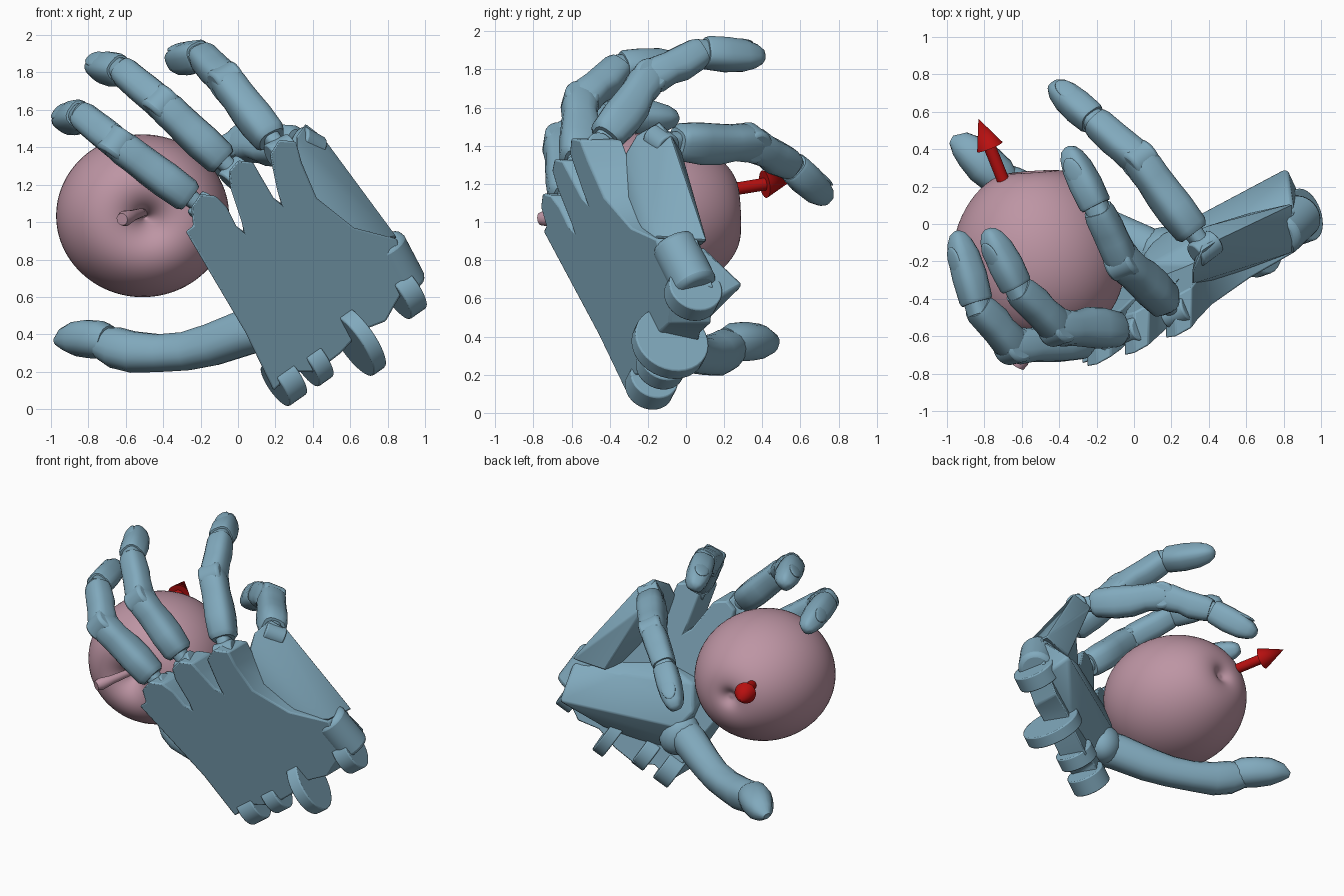
import bpy, bmesh, math
from mathutils import Vector as V, Matrix

if "Cube" in bpy.data.objects:
    bpy.data.objects.remove(bpy.data.objects["Cube"])


def mat(name, col):
    m = bpy.data.materials.new(name)
    m.diffuse_color = (*col, 1)
    m.use_nodes = True
    m.node_tree.nodes["Principled BSDF"].inputs["Base Color"].default_value = m.diffuse_color
    return m


BLUE = mat("blue_grey", (0.22, 0.40, 0.51))
PINK = mat("pink", (0.51, 0.30, 0.37))
RED = mat("red", (0.48, 0.005, 0.005))


def finish(bm, name, m, angle=35, bevel=0):
    bmesh.ops.recalc_face_normals(bm, faces=bm.faces[:])
    me = bpy.data.meshes.new(name)
    bm.to_mesh(me)
    bm.free()
    ob = bpy.data.objects.new(name, me)
    bpy.context.collection.objects.link(ob)
    me.materials.append(m)
    bpy.ops.object.select_all(action='DESELECT')
    ob.select_set(True)
    bpy.context.view_layer.objects.active = ob
    bpy.ops.object.shade_smooth_by_angle(angle=math.radians(angle))
    if bevel:
        b = ob.modifiers.new("bevel", 'BEVEL')
        b.width, b.segments, b.limit_method = bevel, 2, 'ANGLE'
    return ob


def cyl(name, p, d, r, length, m=BLUE, r2=None, bevel=0):
    bm = bmesh.new()
    rot = V(d).to_track_quat('Z', 'Y').to_matrix().to_4x4()
    bmesh.ops.create_cone(bm, cap_ends=True, segments=32, radius1=r,
                          radius2=r if r2 is None else r2, depth=length,
                          matrix=Matrix.Translation(V(p)) @ rot)
    return finish(bm, name, m, bevel=bevel)


def blob(name, p, basis, size):
    bm = bmesh.new()
    bmesh.ops.create_uvsphere(bm, u_segments=20, v_segments=12, radius=1)
    rot = Matrix(basis).transposed().to_4x4()
    bm.transform(Matrix.Translation(V(p)) @ rot @ Matrix.Diagonal((*size, 1)))
    return finish(bm, name, BLUE, 60)


def hull(name, pts, bevel=0.02, angle=35):
    bm = bmesh.new()
    vs = [bm.verts.new(p) for p in pts]
    r = bmesh.ops.convex_hull(bm, input=vs)
    bmesh.ops.delete(bm, geom=[g for g in r["geom_interior"] if isinstance(g, bmesh.types.BMVert)],
                     context='VERTS')
    bmesh.ops.dissolve_limit(bm, angle_limit=0.09, verts=bm.verts[:], edges=bm.edges[:])
    return finish(bm, name, BLUE, angle, bevel)


def loft(name, stations, side, sides=16, power=0.7):
    """stations: (centre, width along side, height)."""
    bm = bmesh.new()
    rings = []
    for i, (c, w, h) in enumerate(stations):
        t = (stations[min(i + 1, len(stations) - 1)][0] - stations[max(i - 1, 0)][0]).normalized()
        s = (side - t * side.dot(t)).normalized()
        u = s.cross(t)
        ring = []
        for k in range(sides):
            a = 2 * math.pi * (k + 0.5) / sides
            ca, sa = math.cos(a), math.sin(a)
            ring.append(bm.verts.new(c + s * math.copysign(abs(ca) ** power, ca) * w / 2
                                     + u * math.copysign(abs(sa) ** power, sa) * h / 2))
        rings.append(ring)
    for a, b in zip(rings, rings[1:]):
        for k in range(sides):
            j = (k + 1) % sides
            bm.faces.new((a[k], a[j], b[j], b[k]))
    bm.faces.new(rings[0])
    bm.faces.new(rings[-1])
    return finish(bm, name, BLUE, 40)


# hand plane: the back of the palm in terms of front-view x and z
N = V((-0.449, 0.871, 0.2)).normalized()      # towards the held fruit
E = V((0.786, 0.278, 0.552))
E = (E - N * E.dot(N)).normalized()           # along the wrist edge
UP = E.cross(N)


def back(x, z, depth=0.0):
    return V((x, -0.56 + 0.515 * (x - 0.27) - 0.23 * (z - 1.36), z)) + N * depth


def slab(name, outline, shift, bevel=0.01):
    bm = bmesh.new()
    a = [bm.verts.new(back(x, z)) for x, z in outline]
    b = [bm.verts.new(back(x, z) + V(shift)) for x, z in outline]
    bm.faces.new(a)
    bm.faces.new(b[::-1])
    for i in range(len(a)):
        j = (i + 1) % len(a)
        bm.faces.new((a[i], a[j], b[j], b[i]))
    return finish(bm, name, BLUE, bevel=bevel)


# palm with three knuckle lobes
slab("palm", [(-.28, .95), (-.24, .98), (-.25, 1.08), (-.2, 1.15), (-.12, 1.14), (-.06, 1.08), (-.01, .98),
              (.03, .95), (.02, 1.0), (-.04, 1.18), (-.05, 1.27), (0, 1.33), (.08, 1.32), (.12, 1.25),
              (.19, 1.13), (.23, 1.1), (.21, 1.17), (.17, 1.36), (.22, 1.44), (.31, 1.43), (.34, 1.32),
              (.42, 1.13), (.62, .97), (.85, .91), (.88, .78), (.9, .66), (.84, .56),
              (.79, .47), (.66, .42), (.55, .3), (.42, .2), (.3, .2), (.19, .1), (.04, .41)], (0, .22, 0))
# heel of the palm, swelling towards the thumb
hull("palm_heel", [(.82, .3, .67), (.85, .1, .86), (.88, .17, .6), (.5, .02, .85), (.62, .08, .45),
                   (.42, -.02, .62), (.3, -.22, .9), (.3, -.12, .3), (.1, -.25, .55), (.12, -.07, .52),
                   (.05, -.16, .62), (.21, -.05, .44), (.09, -.21, .8), (.28, -.03, .6),
                   back(.86, .88, .05), back(.5, .32, .05), back(.25, .2, .05), back(.1, .75, .05)], 0.015, 45)
blob("thumb_mount", (.15, -.14, .44), [E, N, UP], (.13, .12, .15))

# wrist clevis discs along the bottom edge
for i, (x, z, r, w, depth) in enumerate([(.29, .135, .13, .12, .1), (.44, .235, .13, .1, .1),
                                         (.66, .355, .2, .085, .05), (.925, .61, .145, .11, .1)]):
    cyl(f"wrist_disc_{i + 1}", back(x, z, depth), E, r, w, bevel=0.008)
cyl("side_mount", back(.885, .75, .11), UP, .12, .3, bevel=0.03)

# side block that carries the little finger
hull("little_finger_block", [(.31, -.26, 1.46), (.36, -.14, 1.53), (.45, -.08, 1.46), (.36, -.02, 1.36),
                             (.31, -.32, 1.36), (.33, -.32, 1.2), (.42, -.31, 1.04), (.85, -.15, .92),
                             (.85, .11, .9), (.54, -.24, .86), (.62, .06, .86), (.64, -.19, .98)], 0.01)


def finger(name, k, pip, dip, tip):
    k, pip, dip, tip = V(k), V(pip), V(dip), V(tip)
    ax = (pip - k).cross(tip - pip).normalized()

    def part(label, a, b, rows):
        d = (b - a).normalized()
        s = (ax - d * ax.dot(d)).normalized()
        v = s.cross(d)                        # towards the inside of the curl
        loft(f"{name}_{label}", [(a.lerp(b, t) + v * o, w, h) for t, w, h, o in rows], s)
        return s, d, v

    cyl(name + "_knuckle", k, ax, .07, .14, bevel=.01)
    part("fork", k, pip, [(0, .08, .09, 0), (.25, .1, .12, 0)])
    part("proximal", k, pip, [(.17, .15, .14, 0), (.22, .18, .19, 0), (.45, .19, .215, .008),
                              (.62, .185, .21, .01), (.8, .18, .18, 0), (.92, .18, .195, 0),
                              (1.05, .16, .16, 0)])
    cyl(name + "_joint", pip, ax, .092, .155, bevel=.02)
    part("middle", pip, dip, [(-.05, .14, .16, 0), (.15, .17, .185, 0), (.4, .17, .165, 0),
                              (.6, .165, .18, .006), (.9, .16, .165, 0), (1, .145, .145, 0)])
    part("collar", dip, tip, [(-.1, .125, .125, 0), (.14, .125, .125, 0)])
    s, d, v = part("tip", dip, tip, [(.05, .145, .15, 0), (.09, .16, .165, 0), (.4, .165, .175, .005),
                                     (.68, .15, .16, .006), (.86, .12, .12, .006),
                                     (.96, .08, .075, .008), (1.0, .03, .03, .01)])
    blob(name + "_nail", dip.lerp(tip, .62) - v * .066, [s, d, v], (.05, .085, .014))


finger("first_finger", (-.175, -.62, 1.07), (-.64, -.655, 1.415), (-.835, -.44, 1.57), (-.955, -.04, 1.545))
finger("middle_finger", (-.01, -.57, 1.26), (-.405, -.555, 1.63), (-.62, -.35, 1.81), (-.79, -.03, 1.84))
finger("ring_finger", (.23, -.47, 1.38), (-.06, -.2, 1.75), (-.195, .08, 1.89), (-.36, .41, 1.87))
finger("little_finger", (.38, -.13, 1.42), (.03, .34, 1.415), (-.21, .55, 1.3), (-.44, .75, 1.12))

# thumb
SIDE = V((0.1, 0.3, 1))
loft("thumb_base", [(V(p), w, h) for p, w, h in [
    ((.16, -.18, .44), .24, .22), ((.04, -.12, .41), .24, .23), ((-.14, -.03, .345), .225, .21),
    ((-.28, .04, .31), .205, .2), ((-.42, .1, .3), .2, .2), ((-.56, .16, .305), .22, .21),
    ((-.66, .21, .33), .22, .2), ((-.73, .25, .35), .17, .17)]], SIDE, power=.85)
loft("thumb_tip", [(V(p), w, h) for p, w, h in [
    ((-.69, .22, .36), .17, .17), ((-.73, .26, .37), .2, .21), ((-.8, .32, .375), .2, .22),
    ((-.87, .385, .375), .18, .19), ((-.93, .43, .37), .12, .14), ((-.975, .45, .36), .04, .05)]],
    SIDE, power=.85)

# apple: lathed profile (radius, distance along axis), stem end towards the front
bm = bmesh.new()
prof = [(.012, -.30), (.03, -.35), (.09, -.43), (.19, -.47), (.32, -.43), (.43, -.28), (.47, -.09),
        (.44, .11), (.345, .28), (.22, .39), (.11, .412), (.06, .395), (.03, .37), (.012, .37)]
axis = V((-.07, 1, .04)).to_track_quat('Z', 'X').to_matrix()
centre, n, rings = V((-.515, -.125, 1.037)), 24, []
for r, a in prof:
    ring = []
    for k in range(n):
        p = axis @ V((r * math.cos(2 * math.pi * k / n), r * math.sin(2 * math.pi * k / n), a))
        ring.append(bm.verts.new(centre + V((p.x * 1.02, p.y, p.z * .96))))
    rings.append(ring)
for a, b in zip(rings, rings[1:]):
    for k in range(n):
        bm.faces.new((a[k], a[(k + 1) % n], b[(k + 1) % n], b[k]))
bm.faces.new(rings[0])
bm.faces.new(rings[-1])
apple = finish(bm, "apple", PINK, 180)
apple.modifiers.new("smooth", 'SUBSURF').levels = 2

# apple stem
stem = loft("apple_stem", [(V(p), w, w) for p, w in [
    ((-.5, -.38, 1.05), .05), ((-.52, -.54, 1.05), .05), ((-.565, -.66, 1.035), .06),
    ((-.605, -.735, 1.02), .085), ((-.62, -.765, 1.015), .065)]], V((0, 0, 1)), 12, 1)
stem.data.materials[0] = PINK

# red arrow
D = V((-.37, .92, .15)).normalized()
P = V((-.70, .235, 1.17))
cyl("arrow_shaft", P + D * .06, D, .033, .3, RED)
cyl("arrow_head", P + D * .275, D, .073, .165, RED, r2=0)
